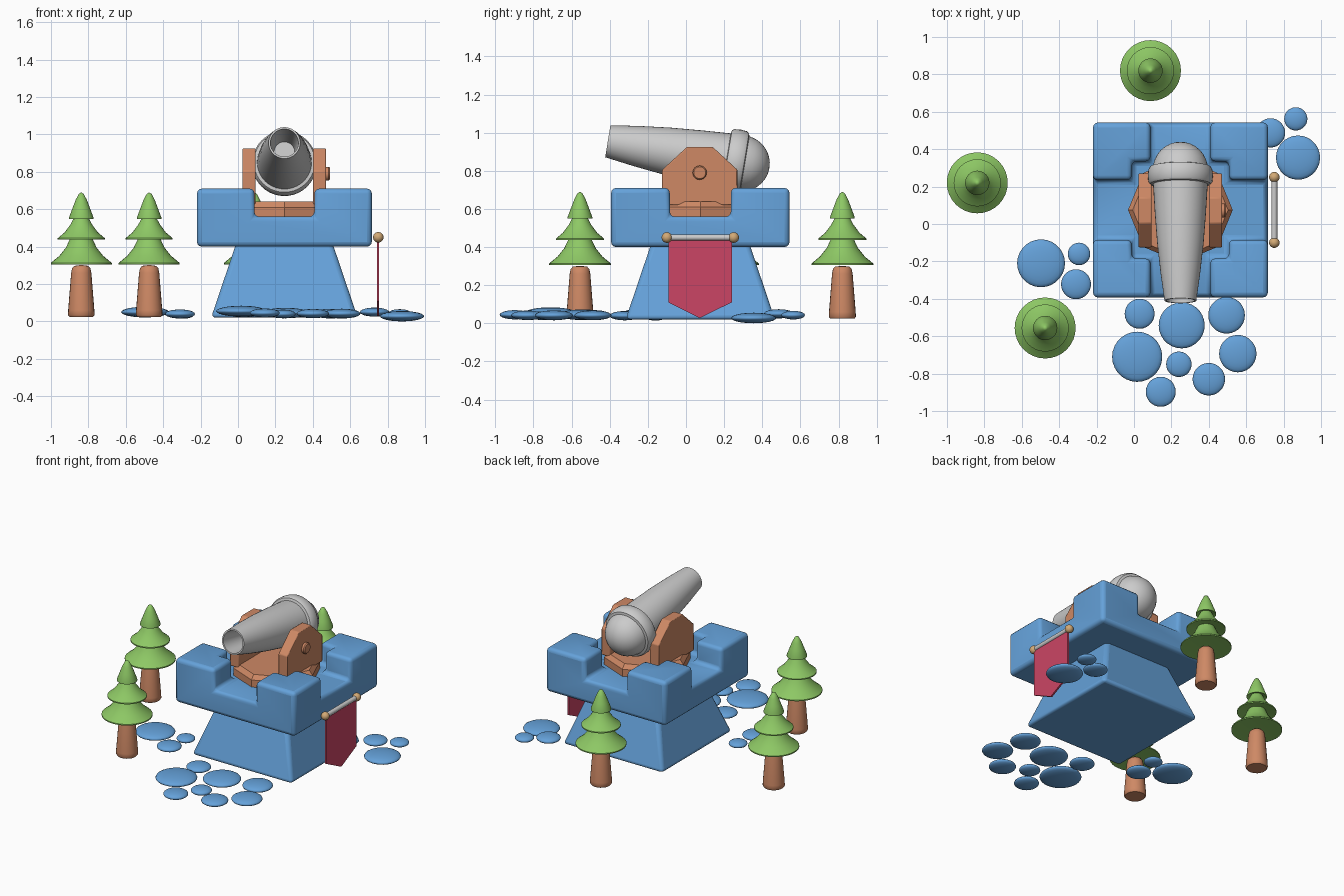
import bpy, bmesh, math
from mathutils import Matrix, Vector

if "Cube" in bpy.data.objects:
    bpy.data.objects.remove(bpy.data.objects["Cube"])

CX, CY = 0.248, 0.075          # tower axis


def material(name, rgb):
    m = bpy.data.materials.new(name)
    m.diffuse_color = (*rgb, 1)
    m.use_nodes = True
    m.node_tree.nodes["Principled BSDF"].inputs["Base Color"].default_value = m.diffuse_color
    return m


STONE = material("stone_blue", (0.13, 0.36, 0.70))
WOOD = material("wood", (0.62, 0.25, 0.13))
LEAF = material("leaf", (0.27, 0.58, 0.13))
CLOTH = material("cloth", (0.60, 0.06, 0.13))
BRASS = material("brass", (0.65, 0.40, 0.18))


def finish(name, bm, mat=None, bevel=0, segs=3, angle=35, mods=()):
    bmesh.ops.recalc_face_normals(bm, faces=bm.faces)
    me = bpy.data.meshes.new(name)
    bm.to_mesh(me)
    bm.free()
    ob = bpy.data.objects.new(name, me)
    bpy.context.collection.objects.link(ob)
    if mat:
        me.materials.append(mat)
    for cutter in mods:
        b = ob.modifiers.new("cut", 'BOOLEAN')
        b.operation, b.object, b.solver = 'DIFFERENCE', cutter, 'EXACT'
    if bevel:
        b = ob.modifiers.new("bevel", 'BEVEL')
        b.width, b.segments, b.limit_method = bevel, segs, 'ANGLE'
    bpy.ops.object.select_all(action='DESELECT')
    ob.select_set(True)
    bpy.context.view_layer.objects.active = ob
    bpy.ops.object.shade_smooth_by_angle(angle=math.radians(angle))
    return ob


def prism(pts, vec):
    """Extrude a closed 3D outline along vec."""
    bm = bmesh.new()
    f = bm.faces.new([bm.verts.new(p) for p in pts])
    r = bmesh.ops.extrude_face_region(bm, geom=[f])
    vs = [g for g in r["geom"] if isinstance(g, bmesh.types.BMVert)]
    bmesh.ops.translate(bm, verts=vs, vec=vec)
    return bm


def lathe(profile, matrix, n=32):
    """Revolve (radius, height) points around local z, then place by matrix."""
    bm = bmesh.new()
    vs = [bm.verts.new((r, 0, z)) for r, z in profile]
    es = [bm.edges.new(p) for p in zip(vs, vs[1:])]
    bmesh.ops.spin(bm, geom=vs + es, cent=(0, 0, 0), axis=(0, 0, 1),
                   angle=2 * math.pi, steps=n, use_duplicate=False)
    bmesh.ops.remove_doubles(bm, verts=bm.verts, dist=1e-5)
    bm.transform(matrix)
    return bm


def ellipsoid(loc, r, h, n=28, rings=12):
    bm = bmesh.new()
    bmesh.ops.create_uvsphere(bm, u_segments=n, v_segments=rings, radius=1)
    bm.transform(Matrix.Translation(loc) @ Matrix.Diagonal((r, r, h, 1)))
    return bm


def at(x, y, z=0):
    return Matrix.Translation((x, y, z))


# tapered tower base
bm = bmesh.new()
bmesh.ops.create_cube(bm, size=2)
for v in bm.verts:
    s = 0.25 if v.co.z > 0 else 0.392
    v.co = (CX + v.co.x * s, CY + v.co.y * s, 0.44 if v.co.z > 0 else 0.02)
finish("tower_base", bm, STONE, bevel=0.025)

# battlement: block with a stepped cross-shaped pocket
quarter = [(0.7, 0.16), (0.26, 0.16), (0.26, 0.26), (0.16, 0.26), (0.16, 0.7)]
outline = []
for k in range(4):
    rot = Matrix.Rotation(k * math.pi / 2, 3, 'Z')
    outline += [rot @ Vector((x, y, 0)) + Vector((CX, CY, 0.56)) for x, y in quarter]
cutter = finish("pocket_cutter", prism(outline, (0, 0, 0.4)))
cutter.hide_render = True
cutter.hide_set(True)
bm = bmesh.new()
bmesh.ops.create_cube(bm, size=1)
bm.transform(at(CX, CY, 0.555) @ Matrix.Diagonal((0.935, 0.935, 0.31, 1)))
finish("battlement", bm, STONE, bevel=0.026, mods=[cutter])

# octagonal turntable and the two carriage cheeks
finish("turntable", lathe([(0, 0.54), (0.28, 0.54), (0.28, 0.61), (0.255, 0.64), (0, 0.64)],
                          at(CX, CY), 8), WOOD, angle=20)
cheek = [(-0.125, 0.62), (-0.125, 0.805), (0.005, 0.925), (0.14, 0.925), (0.27, 0.805), (0.27, 0.62)]
for side, x in (("left", 0.024), ("right", 0.401)):
    finish("carriage_cheek_" + side, prism([(x, y, z) for y, z in cheek], (0.07, 0, 0)),
           WOOD, bevel=0.006, segs=2)
finish("axle_pin", lathe([(0, -0.06), (0.037, -0.06), (0.037, 0.019), (0.031, 0.026), (0, 0.026)],
                         at(0.466, 0.072, 0.79) @ Matrix.Rotation(math.pi / 2, 4, 'Y'), 24), WOOD)

# cannon: barrel with bore, breech ring and round breech, revolved about a tilted axis
profile = [(0, 0.30), (0.055, 0.30), (0.075, 0.0), (0.085, 0.0), (0.106, 0.15), (0.124, 0.31),
           (0.137, 0.48), (0.146, 0.63), (0.163, 0.633), (0.171, 0.645), (0.174, 0.68),
           (0.171, 0.71), (0.163, 0.724), (0.147, 0.728)]
profile += [(0.147 * math.cos(a), 0.712 + 0.147 * math.sin(a))
            for a in (math.pi / 2 * k / 8 for k in range(1, 8))] + [(0, 0.859)]
aim = at(CX, -0.41, 0.955) @ Matrix.Rotation(-math.pi / 2 - math.radians(9.4), 4, 'X')
finish("cannon", lathe(profile, aim, 40))

# banner on a rod with round ends
banner = [(-0.092, 0.45), (-0.092, 0.11), (0.072, 0.028), (0.24, 0.11), (0.24, 0.45)]
finish("banner", prism([(0.743, y, z) for y, z in banner], (0.012, 0, 0)), CLOTH)
finish("banner_rod", lathe([(0, -0.1), (0.016, -0.1), (0.016, 0.25), (0, 0.25)],
                           at(0.75, 0, 0.45) @ Matrix.Rotation(-math.pi / 2, 4, 'X'), 16))
for name, y in (("front", -0.1), ("back", 0.25)):
    finish("rod_end_" + name, ellipsoid((0.75, y, 0.45), 0.028, 0.028, 20), BRASS)

# trees: rounded trunk and three flared tiers
trunk = [(0, 0.025), (0.064, 0.025), (0.071, 0.035), (0.07, 0.06), (0.054, 0.26),
         (0.049, 0.285), (0.038, 0.297), (0, 0.302)]
crown = [(0, 0.315), (0.163, 0.305), (0.163, 0.313), (0.118, 0.35), (0.082, 0.395), (0.056, 0.45),
         (0.126, 0.437), (0.126, 0.445), (0.09, 0.475), (0.058, 0.518), (0.036, 0.56),
         (0.065, 0.549), (0.065, 0.557), (0.047, 0.605), (0.03, 0.65), (0.013, 0.682), (0, 0.69)]
for i, (x, y) in enumerate([(-0.838, 0.22), (-0.475, -0.556), (0.088, 0.82)], 1):
    finish(f"tree_trunk_{i}", lathe(trunk, at(x, y), 24), WOOD, angle=50)
    finish(f"tree_crown_{i}", lathe(crown, at(x, y), 32), LEAF)

# flat stepping stones: x, y, radius, height of centre
stones = [(-0.497, -0.21, 0.128, 0.05), (-0.294, -0.16, 0.06, 0.037), (-0.31, -0.322, 0.08, 0.04),
          (0.03, -0.48, 0.08, 0.045), (0.255, -0.542, 0.123, 0.045), (0.495, -0.488, 0.098, 0.042),
          (0.017, -0.71, 0.134, 0.055), (0.24, -0.75, 0.068, 0.04), (0.555, -0.693, 0.1, 0.042),
          (0.4, -0.83, 0.087, 0.042), (0.143, -0.897, 0.08, 0.045), (0.73, 0.487, 0.078, 0.05),
          (0.865, 0.562, 0.062, 0.043), (0.877, 0.355, 0.118, 0.028)]
for i, (x, y, r, z) in enumerate(stones, 1):
    finish(f"stone_{i}", ellipsoid((x, y, z), r, 0.017 + 0.09 * r), STONE, angle=80)
